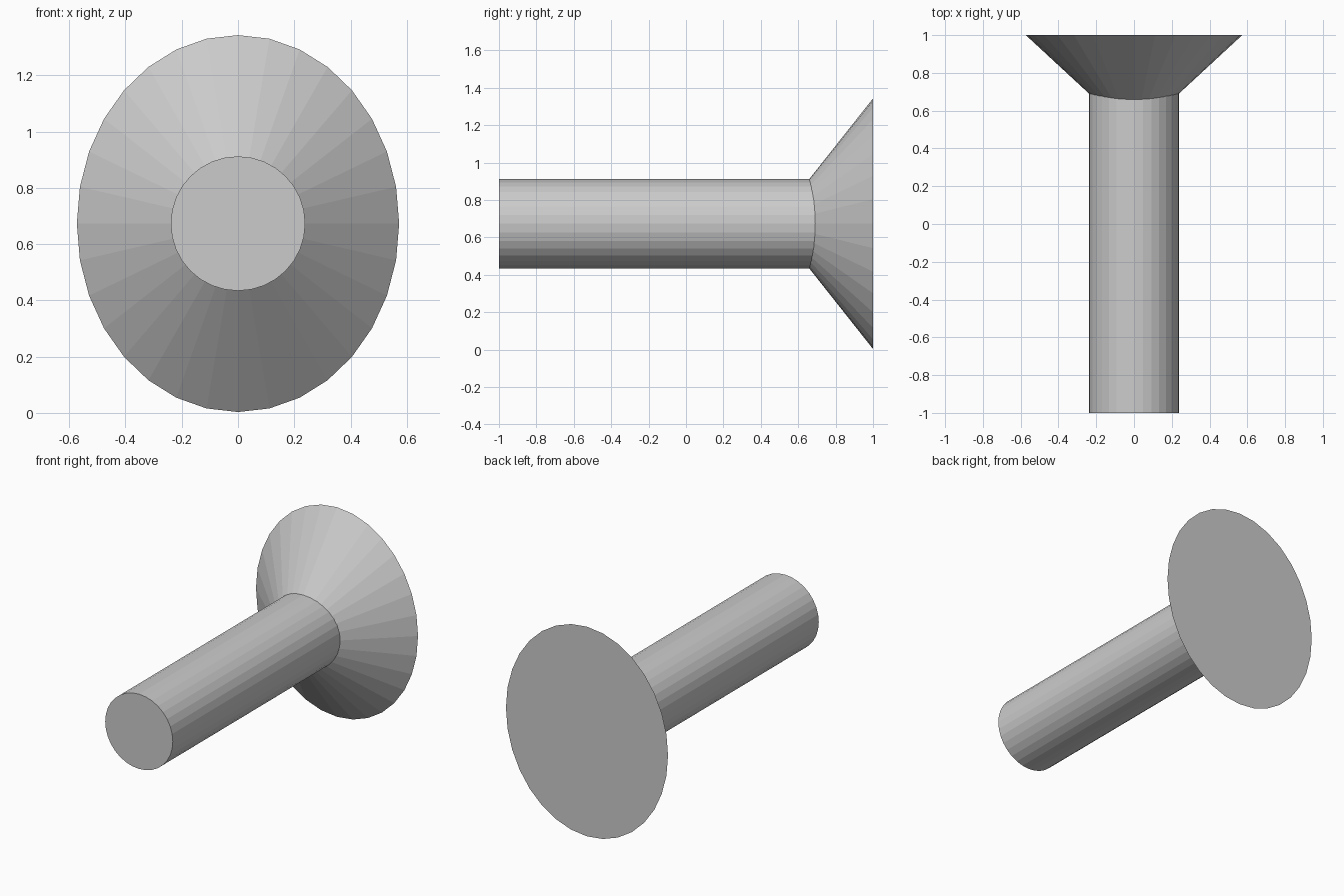
import bpy
from math import pi

if "Cube" in bpy.data.objects:
    bpy.data.objects.remove(bpy.data.objects["Cube"])

CZ = 0.673            # axis height
SIDES = 32
APEX = 0.47           # where the head's cone would come to a point
SHAFT_END = 0.85      # buried inside the head

# Elliptical countersunk head, opening towards the back
depth = 1.0 - APEX
bpy.ops.mesh.primitive_cone_add(vertices=SIDES, radius1=1, radius2=0, depth=depth,
                                location=(0, 1.0 - depth / 2, CZ), rotation=(pi / 2, 0, 0))
head = bpy.context.object
head.name = "flared_head"
head.scale = (0.573, 0.67, 1)
bpy.ops.object.transform_apply(location=False, rotation=True, scale=True)

# Round shaft
length = SHAFT_END + 1.0
bpy.ops.mesh.primitive_cylinder_add(vertices=SIDES, radius=0.239, depth=length,
                                    location=(0, -1.0 + length / 2, CZ), rotation=(pi / 2, 0, 0))
shaft = bpy.context.object
shaft.name = "countersunk_pin"
bpy.ops.object.transform_apply(location=False, rotation=True, scale=True)

# Fuse head and shaft into one clean solid
mod = shaft.modifiers.new("fuse_head", 'BOOLEAN')
mod.operation = 'UNION'
mod.solver = 'EXACT'
mod.object = head
bpy.ops.object.modifier_apply(modifier=mod.name)
bpy.data.objects.remove(head, do_unlink=True)
bpy.ops.object.shade_flat()
